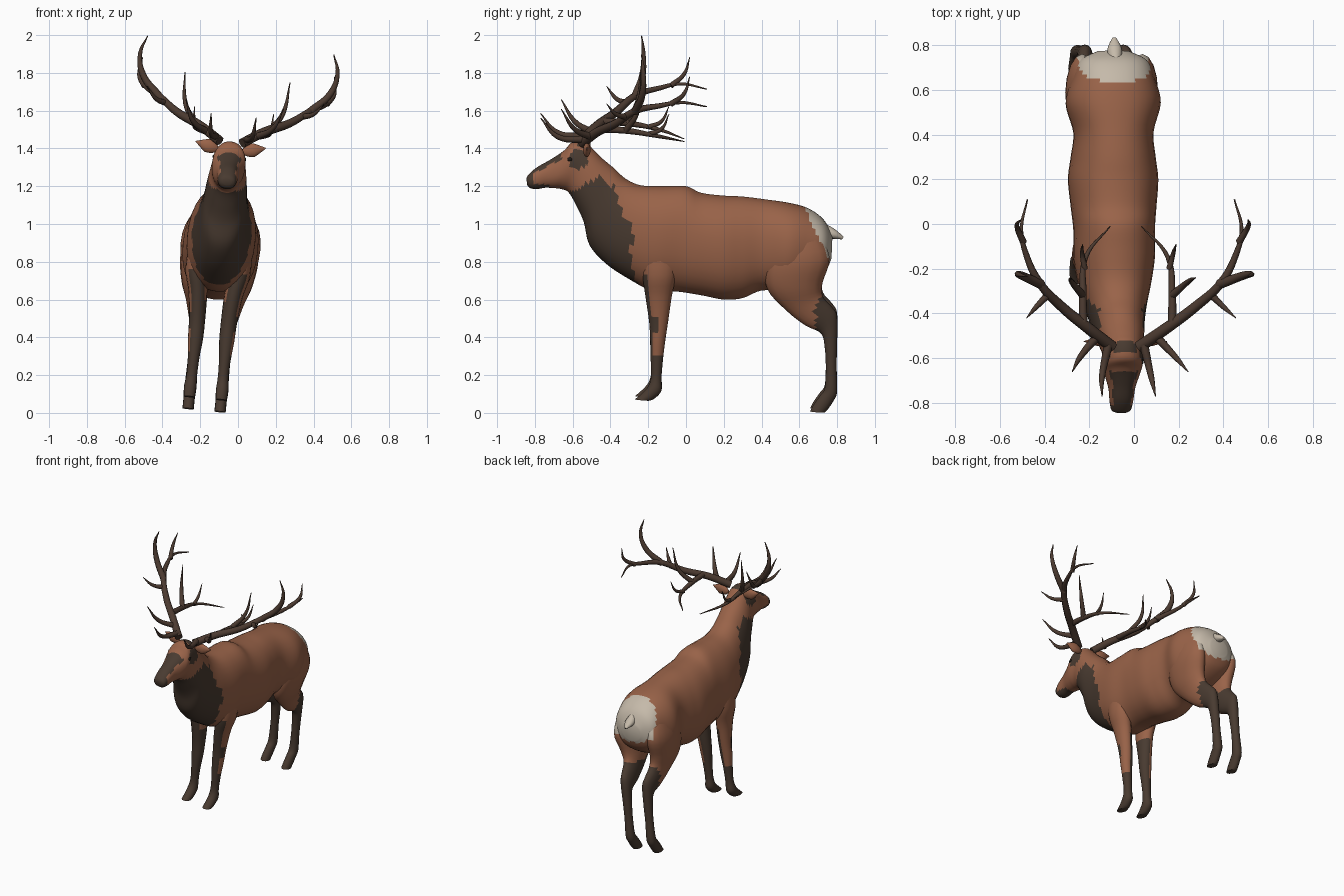
import bpy, bmesh, math
from mathutils import Vector, Matrix

# ---------- materials ----------
def mat(name, rgb):
    m = bpy.data.materials.new(name)
    m.diffuse_color = (*rgb, 1)
    return m

BROWN, DARK, CREAM, ANTLER, BLACK = range(5)
MATS = [mat("red_brown_coat", (0.32, 0.125, 0.066)), mat("dark_brown_hair", (0.066, 0.043, 0.030)),
        mat("cream_rump", (0.56, 0.49, 0.40)), mat("antler_brown", (0.072, 0.043, 0.030)),
        mat("eye_black", (0.012, 0.010, 0.008))]
parts = []

# ---------- helpers ----------
def finish(name, bm, rule):
    bmesh.ops.recalc_face_normals(bm, faces=bm.faces)
    bm.normal_update()
    for f in bm.faces:
        f.material_index = rule(f.calc_center_median(), f.normal)
    me = bpy.data.meshes.new(name)
    bm.to_mesh(me)
    bm.free()
    for m in MATS:
        me.materials.append(m)
    ob = bpy.data.objects.new(name, me)
    bpy.context.collection.objects.link(ob)
    bpy.ops.object.select_all(action='DESELECT')
    ob.select_set(True)
    bpy.context.view_layer.objects.active = ob
    bpy.ops.object.shade_smooth_by_angle(angle=math.radians(50))
    parts.append(ob)
    return ob

def smooth_rows(rows, steps):
    """Catmull-Rom interpolation of section rows."""
    out = []
    for i in range(len(rows) - 1):
        p0, p1, p2, p3 = (rows[max(0, min(len(rows) - 1, i + k))] for k in (-1, 0, 1, 2))
        for s in range(steps):
            t = s / steps
            out.append([0.5 * (2 * b + (c - a) * t + (2 * a - 5 * b + 4 * c - d) * t * t
                        + (3 * b - a - 3 * c + d) * t ** 3) for a, b, c, d in zip(p0, p1, p2, p3)])
    return out + [list(rows[-1])]

def loft(name, rows, rule, side=1, n=24, steps=4, power=1.0):
    """Rows: y, z of one edge, y, z of the opposite edge, half width, centre x."""
    bm = bmesh.new()
    rings = []
    sp = lambda v: math.copysign(abs(v) ** power, v)
    for y1, z1, y2, z2, w, x in smooth_rows(rows, steps):
        c = Vector((x * side, (y1 + y2) / 2, (z1 + z2) / 2))
        h = Vector((0, (y1 - y2) / 2, (z1 - z2) / 2))
        ring = []
        for k in range(n):
            t = 2 * math.pi * k / n
            ring.append(bm.verts.new(c + h * sp(math.cos(t)) + Vector((w * sp(math.sin(t)), 0, 0))))
        rings.append(ring)
    for a, b in zip(rings, rings[1:]):
        for k in range(n):
            bm.faces.new((a[k], a[(k + 1) % n], b[(k + 1) % n], b[k]))
    bm.faces.new(rings[0])
    bm.faces.new(rings[-1])
    return finish(name, bm, rule)

def lerp_table(v, table):
    for (a, fa), (b, fb) in zip(table, table[1:]):
        if v <= b:
            return fa + (fb - fa) * max(0, (v - a) / (b - a))
    return table[-1][1]

# ---------- colour rules ----------
MANE = [(0.6, -0.24), (0.72, -0.27), (0.86, -0.30), (0.95, -0.27), (1.1, -0.35), (1.2, -0.38), (1.27, -0.48)]

def is_rump(c):
    return c.y > 0.64 + (1.07 - c.z) * 0.45 and c.z > 0.72

def body_rule(c, n):
    if is_rump(c):
        return CREAM
    if c.y < lerp_table(c.z, MANE) and c.z < 1.16 + 0.56 * (c.y + 0.63):
        return DARK                                        # mane
    if c.y < -0.81 or (c.y < -0.66 and n.z > 0.55) or (c.y < -0.72 and c.z < 1.21):
        return DARK                                        # muzzle
    if abs(c.x) > 0.05 and (Vector((c.y, c.z)) - Vector((-0.57, 1.345))).length < 0.05:
        return DARK                                        # eye patch
    if -0.58 < c.y < -0.52 and c.z > 1.41:
        return DARK                                        # antler base
    return BROWN

def hind_rule(c, n):
    if is_rump(c):
        return CREAM
    if c.z < 0.43 + max(0, c.y - 0.70) * 1.6 or (c.y > 0.69 and c.z < 0.62):
        return DARK
    return DARK if c.z < 0.6 and n.x * c.x < 0 and abs(n.x) > 0.5 else BROWN

def fore_rule(c, n):
    if c.z < 0.30 or (c.z < 0.6 and n.x * c.x < 0):
        return DARK
    if (n.y < -0.6 and c.z < 0.75) or (c.y < -0.15 and 0.43 < c.z < 0.51):
        return DARK
    return BROWN

# ---------- body, neck and head ----------
BODY = [
    (0.775, 0.93, 0.77, 0.81, 0.07), (0.73, 1.015, 0.735, 0.74, 0.15), (0.65, 1.075, 0.65, 0.68, 0.185),
    (0.55, 1.105, 0.53, 0.64, 0.212), (0.42, 1.125, 0.40, 0.64, 0.178), (0.30, 1.14, 0.30, 0.60, 0.188),
    (0.20, 1.145, 0.20, 0.592, 0.20), (0.08, 1.16, 0.08, 0.615, 0.19), (0.0, 1.195, -0.05, 0.635, 0.18),
    (-0.12, 1.195, -0.18, 0.64, 0.18), (-0.24, 1.20, -0.30, 0.70, 0.16), (-0.32, 1.235, -0.42, 0.78, 0.135),
    (-0.38, 1.29, -0.51, 0.88, 0.118), (-0.44, 1.34, -0.54, 1.0, 0.108), (-0.49, 1.39, -0.575, 1.08, 0.098),
    (-0.53, 1.425, -0.62, 1.16, 0.088), (-0.60, 1.43, -0.66, 1.18, 0.088), (-0.645, 1.385, -0.70, 1.185, 0.078),
    (-0.72, 1.335, -0.745, 1.187, 0.060), (-0.79, 1.295, -0.79, 1.18, 0.053), (-0.835, 1.255, -0.825, 1.185, 0.044),
    (-0.845, 1.235, -0.84, 1.20, 0.025)]
loft("body_neck_head", [r + (0,) for r in BODY], body_rule, n=32, steps=5, power=0.9)

# ---------- tail ----------
loft("tail", [(0.73, 1.0, 0.73, 0.91, 0.03, 0), (0.79, 0.965, 0.78, 0.915, 0.032, 0),
              (0.835, 0.925, 0.825, 0.912, 0.01, 0)], lambda c, n: CREAM, n=12)

# ---------- legs ----------
HIND = [
    (0.47, 0.95, 0.70, 0.98, 0.055, 0.12), (0.42, 0.80, 0.76, 0.83, 0.072, 0.135),
    (0.43, 0.66, 0.722, 0.69, 0.068, 0.12), (0.53, 0.545, 0.725, 0.62, 0.05, 0.105),
    (0.63, 0.465, 0.775, 0.56, 0.04, 0.095), (0.715, 0.42, 0.80, 0.51, 0.034, 0.088),
    (0.735, 0.34, 0.80, 0.36, 0.03, 0.085), (0.74, 0.24, 0.797, 0.24, 0.028, 0.085),
    (0.735, 0.13, 0.80, 0.11, 0.031, 0.085), (0.71, 0.09, 0.78, 0.06, 0.03, 0.085),
    (0.675, 0.04, 0.75, 0.015, 0.03, 0.085), (0.657, 0.006, 0.735, 0.0, 0.03, 0.085)]
FORE = [
    (-0.23, 0.90, -0.03, 0.90, 0.05, 0.115), (-0.23, 0.74, -0.05, 0.74, 0.058, 0.115),
    (-0.215, 0.62, -0.075, 0.62, 0.05, 0.095), (-0.195, 0.48, -0.095, 0.48, 0.043, 0.085),
    (-0.19, 0.38, -0.11, 0.38, 0.04, 0.083), (-0.187, 0.28, -0.122, 0.28, 0.031, 0.083),
    (-0.185, 0.19, -0.13, 0.18, 0.028, 0.083), (-0.20, 0.14, -0.13, 0.115, 0.033, 0.085),
    (-0.235, 0.10, -0.165, 0.075, 0.032, 0.085), (-0.27, 0.07, -0.19, 0.063, 0.03, 0.085)]
for s, label in ((1, "right"), (-1, "left")):
    loft("hind_leg_" + label, HIND, hind_rule, s, n=16)
    loft("front_leg_" + label, FORE, fore_rule, s, n=16)

# ---------- ears and eyes ----------
def blob(name, centre, scale, tilt, colour, taper=0.0):
    bm = bmesh.new()
    bmesh.ops.create_uvsphere(bm, u_segments=14, v_segments=10, radius=1)
    side = math.copysign(1, centre[0])
    for v in bm.verts:
        k = 1 - taper * max(0, v.co.x * side)
        v.co = Vector((v.co.x * scale[0], v.co.y * scale[1] * k, v.co.z * scale[2] * k))
    bm.transform(Matrix.Translation(centre) @ Matrix.Rotation(-tilt * side, 4, 'Y'))
    finish(name, bm, lambda c, n: colour)

for s, label in ((1, "right"), (-1, "left")):
    blob("ear_" + label, (0.125 * s, -0.525, 1.40), (0.066, 0.02, 0.036), 0.25, BROWN, 0.75)
    blob("eye_" + label, (0.078 * s, -0.615, 1.345), (0.012, 0.015, 0.012), 0, BLACK)

# ---------- antlers: main beam plus tines, each (points, start radius) ----------
TINES = [
    ([(.06, -.55, 1.43), (.17, -.47, 1.50), (.30, -.37, 1.56), (.41, -.26, 1.64), (.47, -.14, 1.67),
      (.495, -.03, 1.69), (.465, .11, 1.665)], .027),                                     # main beam
    ([(.40, -.27, 1.63), (.50, -.23, 1.74), (.525, -.225, 1.85), (.495, -.235, 1.945)], .022),  # top
    ([(.485, -.08, 1.68), (.52, -.01, 1.74), (.51, .02, 1.83)], .016),                    # rear
    ([(.36, -.31, 1.60), (.42, -.37, 1.62), (.47, -.42, 1.68)], .017),                    # outer
    ([(.20, -.44, 1.52), (.20, -.31, 1.51), (.185, -.15, 1.48), (.07, -.01, 1.44)], .02),  # inner
    ([(.20, -.32, 1.51), (.26, -.26, 1.61), (.28, -.24, 1.775)], .018),                   # inner upright
    ([(.19, -.2, 1.49), (.205, -.13, 1.52), (.21, -.09, 1.60)], .014),                    # inner fork
    ([(.08, -.54, 1.45), (.11, -.68, 1.47), (.12, -.77, 1.57)], .02),                     # brow
    ([(.13, -.50, 1.47), (.21, -.59, 1.52), (.26, -.66, 1.63)], .02)]                     # second brow
for s, label in ((1, "right"), (-1, "left")):
    cu = bpy.data.curves.new("antler_" + label, 'CURVE')
    cu.dimensions = '3D'
    cu.bevel_depth = 1.0
    cu.bevel_resolution = 2
    cu.resolution_u = 6
    cu.use_fill_caps = True
    for pts, r in TINES:
        sp = cu.splines.new('BEZIER')
        sp.bezier_points.add(len(pts) - 1)
        for i, (bp, p) in enumerate(zip(sp.bezier_points, pts)):
            bp.co = (p[0] * s, p[1], p[2])
            bp.handle_left_type = bp.handle_right_type = 'AUTO'
            bp.radius = r * (1 - 0.88 * (i / (len(pts) - 1)) ** 1.5)
    cu.materials.append(MATS[ANTLER])
    ob = bpy.data.objects.new("antler_" + label, cu)
    bpy.context.collection.objects.link(ob)
    parts.append(ob)

# ---------- the whole animal leans slightly to its side ----------
lean = Matrix.Translation((-0.18, 0, 0.011)) @ Matrix.Rotation(0.1, 4, 'Y')
for ob in parts:
    ob.matrix_world = lean
